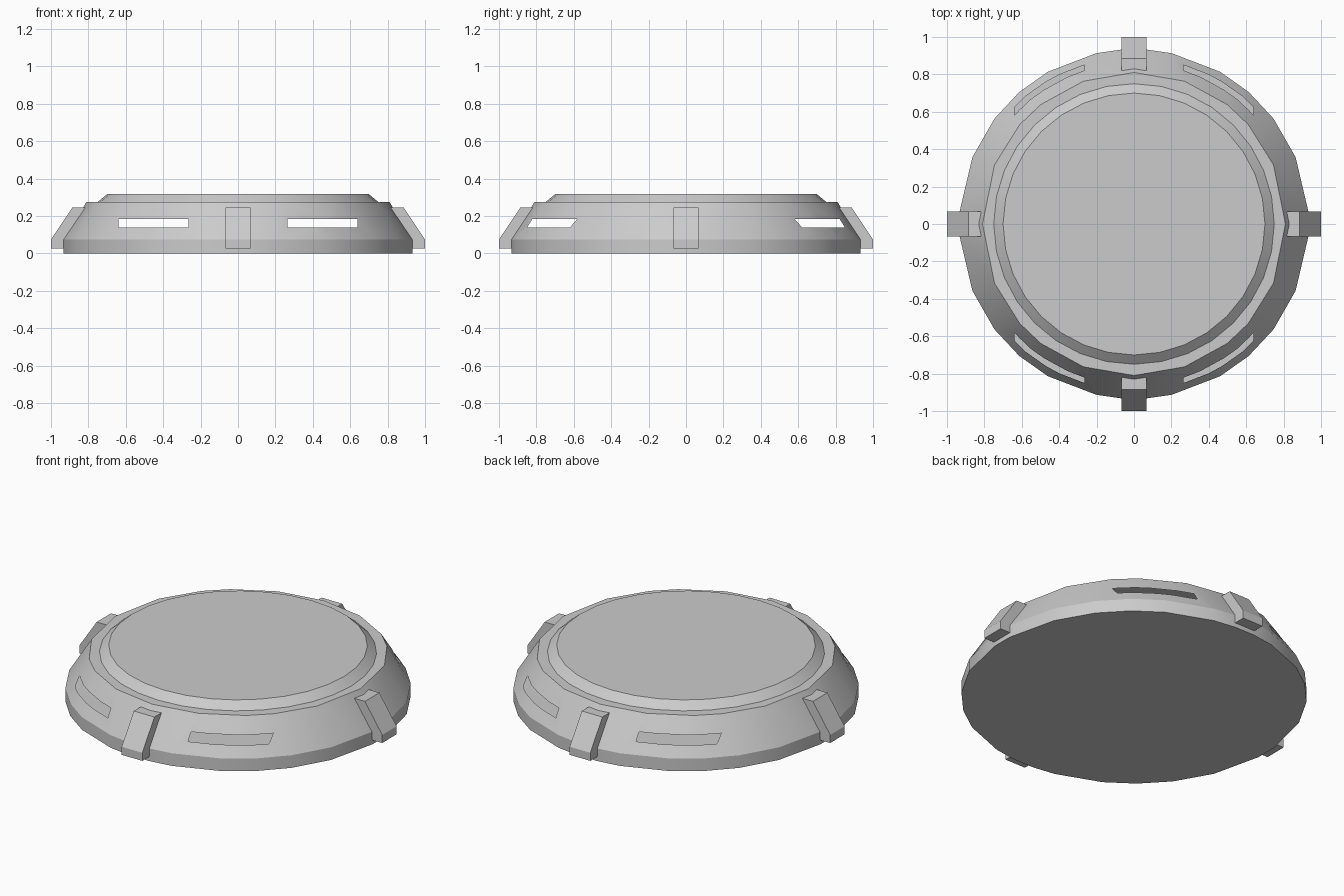
import bpy, bmesh, math
from mathutils import Vector

if "Cube" in bpy.data.objects:
    bpy.data.objects.remove(bpy.data.objects["Cube"])


def finish(name, bm, smooth=True):
    bmesh.ops.recalc_face_normals(bm, faces=bm.faces[:])
    me = bpy.data.meshes.new(name)
    bm.to_mesh(me)
    bm.free()
    ob = bpy.data.objects.new(name, me)
    bpy.context.collection.objects.link(ob)
    bpy.ops.object.select_all(action='DESELECT')
    ob.select_set(True)
    bpy.context.view_layer.objects.active = ob
    if smooth:
        bpy.ops.object.shade_smooth_by_angle(angle=math.radians(25))
    return ob


def ring(bm, radius, z, quadrant):
    # mirror the angles of one quadrant around the full circle
    angles = {round(b + s * a, 2) % 360 for a in quadrant for b in (0, 180) for s in (1, -1)}
    for a in sorted(angles):
        t = math.radians(a)
        bm.verts.new((radius * math.cos(t), radius * math.sin(t), z))


# housing: hollow tapered shell with a vertical foot
bm = bmesh.new()
foot = [4, 22.5, 37, 49, 60.5, 77.5, 86]
ring(bm, 0.935, 0.0, foot)
ring(bm, 0.935, 0.075, foot)
ring(bm, 0.81, 0.275, [0, 23, 41, 52, 70.5, 90])
bmesh.ops.convex_hull(bm, input=bm.verts[:])

# vent slots: open windows in the shell, front and back
X0, X1, Z0, Z1 = 0.265, 0.64, 0.138, 0.185
cuts = [((s * x, 0, 0), (1, 0, 0)) for s in (1, -1) for x in (X0, X1)]
cuts += [((0, 0, z), (0, 0, 1)) for z in (Z0, Z1)]
for co, no in cuts:
    bmesh.ops.bisect_plane(bm, geom=bm.verts[:] + bm.edges[:] + bm.faces[:],
                           plane_co=co, plane_no=no)
slots = []
for f in bm.faces:
    c = f.calc_center_median()
    if X0 < abs(c.x) < X1 and Z0 < c.z < Z1:
        slots.append(f)
bmesh.ops.delete(bm, geom=slots, context='FACES')
bmesh.ops.dissolve_limit(bm, angle_limit=math.radians(0.5),
                         verts=bm.verts[:], edges=bm.edges[:])
finish("housing", bm)

# raised lid with a bevelled edge
bm = bmesh.new()
bmesh.ops.create_cone(bm, cap_ends=True, segments=32, radius1=0.75, radius2=0.70, depth=0.042)
bmesh.ops.translate(bm, verts=bm.verts[:], vec=(0, 0, 0.296))
bottom = [f for f in bm.faces if f.calc_center_median().z < 0.28]
bmesh.ops.delete(bm, geom=bottom, context='FACES')
finish("lid", bm)

# four clamps around the rim
profile = [(0.92, 0.027), (1.0, 0.027), (1.0, 0.075), (0.886, 0.245), (0.815, 0.245), (0.92, 0.075)]
for i, name in enumerate(("right", "back", "left", "front")):
    bm = bmesh.new()
    face = bm.faces.new([bm.verts.new((r, -0.068, z)) for r, z in profile])
    ext = bmesh.ops.extrude_face_region(bm, geom=[face])
    verts = [g for g in ext["geom"] if isinstance(g, bmesh.types.BMVert)]
    bmesh.ops.translate(bm, verts=verts, vec=Vector((0, 0.136, 0)))
    if len(bm.faces) == len(profile) + 1:
        bm.faces.new([v for v in bm.verts if v.co.y < 0])
    ob = finish(name + "_clamp", bm, smooth=False)
    ob.rotation_euler.z = i * math.pi / 2
